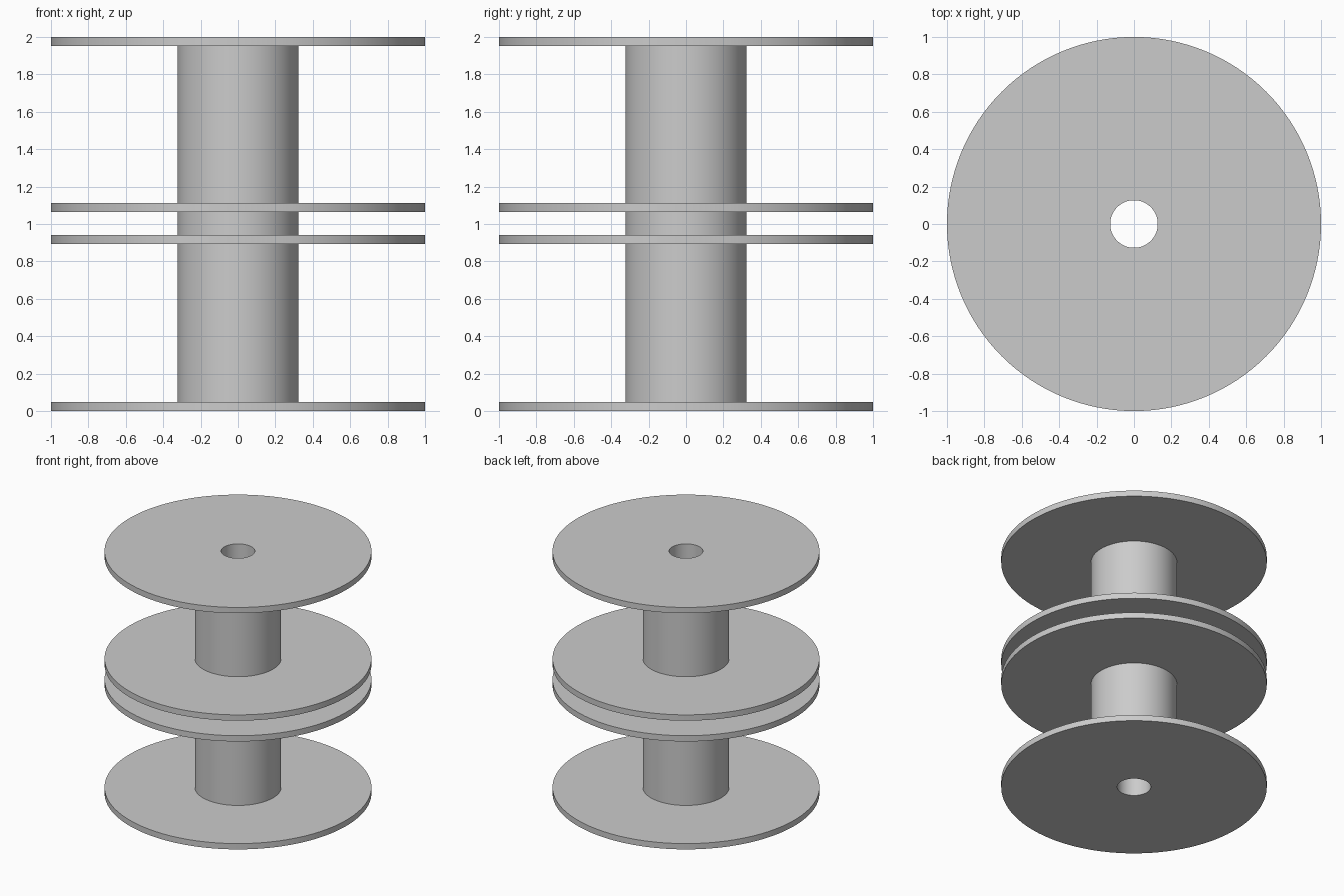
import bpy, bmesh, math

cube = bpy.data.objects.get("Cube")
if cube:
    bpy.data.objects.remove(cube, do_unlink=True)

SEGMENTS = 128
BORE, CORE, RIM = 0.127, 0.324, 1.0
THICK = 0.048

grey = bpy.data.materials.new("light_grey")
grey.use_nodes = True
colour = (0.6, 0.6, 0.6, 1)
grey.diffuse_color = colour
grey.node_tree.nodes["Principled BSDF"].inputs["Base Color"].default_value = colour


def ring(name, inner, outer, bottom, top):
    """Revolve a rectangular section around z into a closed ring."""
    bm = bmesh.new()
    section = [(inner, bottom), (outer, bottom), (outer, top), (inner, top)]
    verts = [bm.verts.new((r, 0, z)) for r, z in section]
    edges = [bm.edges.new((verts[i - 1], verts[i])) for i in range(len(verts))]
    bmesh.ops.spin(bm, geom=verts + edges, axis=(0, 0, 1), cent=(0, 0, 0),
                   angle=math.tau, steps=SEGMENTS, use_merge=True)
    bmesh.ops.remove_doubles(bm, verts=bm.verts[:], dist=1e-5)
    bmesh.ops.recalc_face_normals(bm, faces=bm.faces[:])
    mesh = bpy.data.meshes.new(name)
    bm.to_mesh(mesh)
    bm.free()
    mesh.materials.append(grey)
    obj = bpy.data.objects.new(name, mesh)
    bpy.context.collection.objects.link(obj)
    bpy.ops.object.select_all(action="DESELECT")
    obj.select_set(True)
    bpy.context.view_layer.objects.active = obj
    bpy.ops.object.shade_smooth_by_angle(angle=math.radians(30))
    return obj


# Hollow core between the end flanges
ring("core_tube", BORE, CORE, THICK, 2 - THICK)

# End flanges, pierced by the bore
ring("bottom_flange", BORE, RIM, 0, THICK)
ring("top_flange", BORE, RIM, 2 - THICK, 2)

# Middle flanges, sleeved onto the core
for name, bottom in (("lower_middle_flange", 0.892), ("upper_middle_flange", 1.064)):
    ring(name, CORE - 0.02, RIM, bottom, bottom + THICK)
